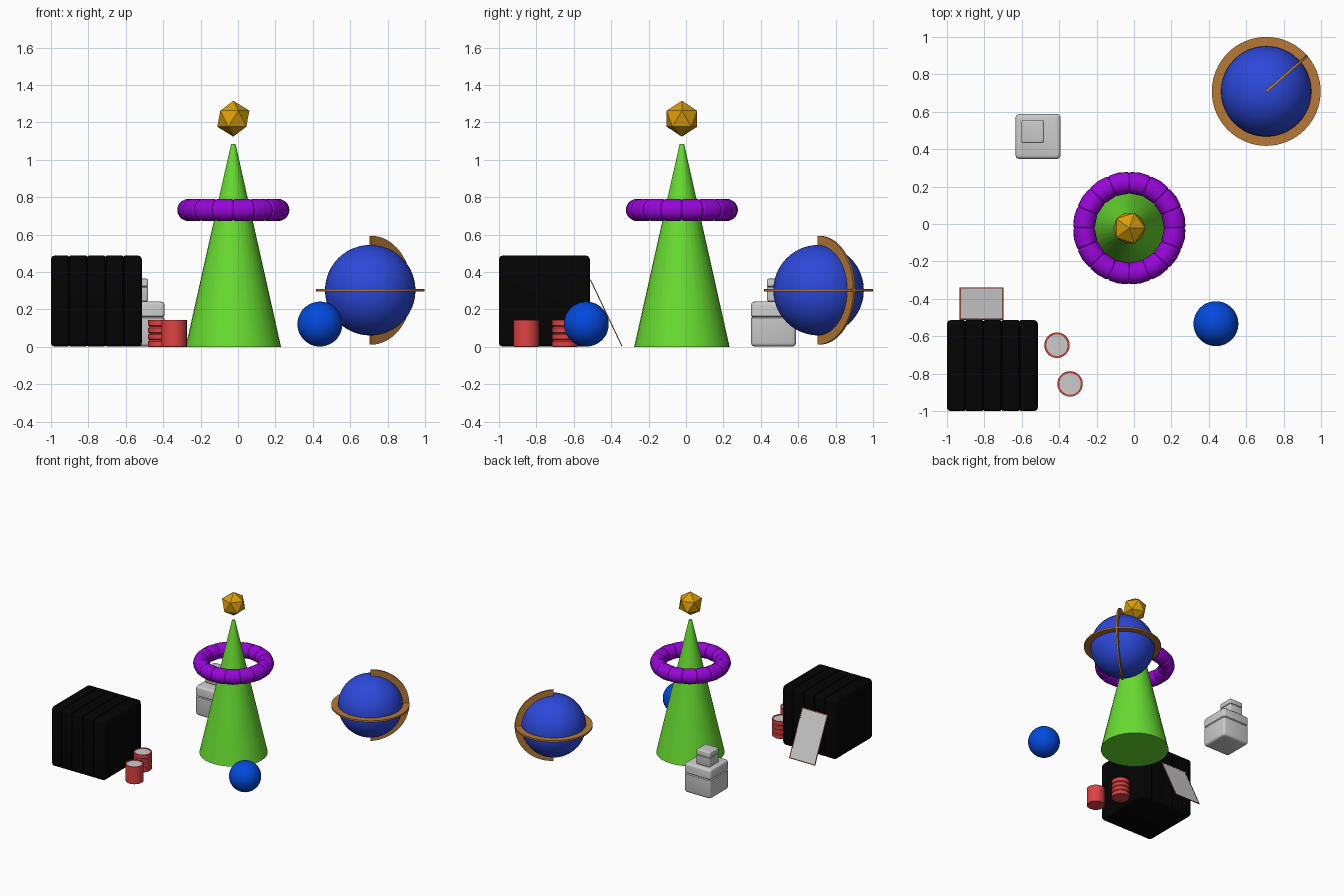
import bpy, bmesh
from math import sin, cos, pi, radians, hypot, atan2
from mathutils import Vector

if "Cube" in bpy.data.objects:
    bpy.data.objects.remove(bpy.data.objects["Cube"])


def colour(obj, name, rgb):
    mat = bpy.data.materials.get(name) or bpy.data.materials.new(name)
    mat.diffuse_color = [(c / 255) ** 2.2 for c in rgb] + [1]
    mat.use_nodes = True
    mat.node_tree.nodes["Principled BSDF"].inputs["Base Color"].default_value = mat.diffuse_color
    obj.data.materials.append(mat)


def smooth(obj, angle=35):
    bpy.ops.object.select_all(action='DESELECT')
    obj.select_set(True)
    bpy.context.view_layer.objects.active = obj
    bpy.ops.object.shade_smooth_by_angle(angle=radians(angle))


def skin(name, rings, closed=False, angle=35):
    """Joins a row of equal point loops into a surface, capped or closed."""
    bm = bmesh.new()
    loops = [[bm.verts.new(p) for p in ring] for ring in rings]
    n = len(loops[0])
    pairs = list(zip(loops, loops[1:]))
    if closed:
        pairs.append((loops[-1], loops[0]))
    else:
        bm.faces.new(loops[0])
        bm.faces.new(loops[-1])
    for a, b in pairs:
        for i in range(n):
            j = (i + 1) % n
            bm.faces.new((a[i], a[j], b[j], b[i]))
    bmesh.ops.recalc_face_normals(bm, faces=bm.faces)
    mesh = bpy.data.meshes.new(name)
    bm.to_mesh(mesh)
    bm.free()
    obj = bpy.data.objects.new(name, mesh)
    bpy.context.collection.objects.link(obj)
    smooth(obj, angle)
    return obj


def lathe(name, centre, profile, n=32):
    x, y = centre
    return skin(name, [[(x + r * cos(2 * pi * i / n), y + r * sin(2 * pi * i / n), z)
                        for i in range(n)] for r, z in profile])


def rounded_square(half, r, steps=3):
    pts = []
    for q in range(4):
        cx, cy = [(1, 1), (-1, 1), (-1, -1), (1, -1)][q]
        for s in range(steps + 1):
            a = (q + s / steps) * pi / 2
            pts.append((cx * (half - r) + r * cos(a), cy * (half - r) + r * sin(a)))
    return pts


def grooved_box(name, centre, size, bevel, grooves, axis='z', depth=0.008):
    """Rounded cube with grooves running round it at fractions of its length."""
    h = size / 2
    stations = [(-h + bevel * (1 - cos(a)), bevel * (1 - sin(a)))
                for a in (0, pi / 6, pi / 3, pi / 2)]
    ends = [(-p, d) for p, d in reversed(stations)]
    for g in grooves:
        p = -h + g * size
        stations += [(p - depth, 0), (p, depth), (p + depth, 0)]
    rings = []
    for p, d in stations + ends:
        sq = rounded_square(h - d, bevel)
        rings.append([Vector(centre) + Vector((p, u, v) if axis == 'x' else (u, v, p))
                      for u, v in sq])
    return skin(name, rings)


def ball(name, centre, r):
    bpy.ops.mesh.primitive_uv_sphere_add(segments=48, ring_count=24, radius=r, location=centre)
    obj = bpy.context.object
    obj.name = name
    smooth(obj)
    return obj


# Green cone with a floating gold icosahedron
C = (-0.025, -0.022)
cone = lathe("cone", C, [(0.255, 0), (0.012, 1.085)])
colour(cone, "green", (104, 220, 52))
bpy.ops.mesh.primitive_ico_sphere_add(subdivisions=1, radius=0.096, location=(*C, 1.22))
gem = bpy.context.object
gem.name = "floating_gem"
colour(gem, "gold", (218, 158, 15))

# Purple ring of sixteen swollen segments
rings = []
for s in range(16):
    for t, r in ((0, 0.053), (0.08, 0.058), (0.5, 0.06), (0.92, 0.058)):
        a = 2 * pi * (s + t) / 16
        rings.append([(C[0] + (0.242 + r * cos(b)) * cos(a),
                       C[1] + (0.242 + r * cos(b)) * sin(a), 0.732 + r * sin(b))
                      for b in [2 * pi * k / 20 for k in range(20)]])
colour(skin("segmented_ring", rings, closed=True, angle=25), "purple", (150, 15, 215))

# Globe with a flat horizon ring and a half meridian
G = Vector((0.707, 0.709, 0.303))
colour(ball("globe", G, 0.242), "globe_blue", (48, 74, 218))
R0, R1, T = 0.238, 0.291, 0.007
section = [(R0, -T), (R1, -T), (R1, T), (R0, T)]
horizon = skin("horizon_ring", [[G + Vector((r * cos(a), r * sin(a), t)) for r, t in section]
                                for a in [2 * pi * i / 64 for i in range(64)]], closed=True)
colour(horizon, "brown", (180, 120, 55))
az = radians(41)
out, side = Vector((cos(az), sin(az), 0)), Vector((-sin(az), cos(az), 0))
meridian = skin("meridian", [[G + out * (r * sin(a)) + side * t + Vector((0, 0, r * cos(a)))
                              for r, t in section] for a in [pi * i / 32 for i in range(33)]])
colour(meridian, "brown", (180, 120, 55))

# Blue ball
colour(ball("blue_ball", (0.438, -0.533, 0.122), 0.12), "blue", (10, 75, 220))

# Black grooved crate
crate = grooved_box("black_crate", (-0.757, -0.757, 0.245), 0.486, 0.02,
                    [0.2, 0.4, 0.6, 0.8], 'x', 0.006)
colour(crate, "black", (12, 12, 12))

# Two stacked grey boxes
grooved_box("large_grey_box", (-0.513, 0.468, 0.122), 0.24, 0.018, [0.66], depth=0.006)
grooved_box("small_grey_box", (-0.542, 0.494, 0.304), 0.121, 0.008, [0.64], depth=0.004)

# Red cans with grey lids, one of them ribbed
H, R = 0.143, 0.068
ribs = []
for z in (0.036, 0.072, 0.108):
    ribs += [(R, z - 0.006), (R - 0.007, z), (R, z + 0.006)]
for name, centre, mid in (("ribbed_can", (-0.412, -0.648), ribs),
                          ("plain_can", (-0.342, -0.855), [])):
    can = lathe(name, centre, [(R - 0.003, 0), (R, 0.003)] + mid +
                [(R, H), (0.058, H), (0.058, H - 0.01)])
    colour(can, "red", (222, 68, 68))
    lathe(name + "_lid", centre, [(0.0575, H - 0.009), (0.0575, H - 0.004)])

# Thin framed panel leaning on the crate
top, foot = Vector((-0.815, -0.511, 0.359)), Vector((-0.815, -0.343, 0.005))
mid, d = (top + foot) / 2, top - foot
tilt = atan2(-d.y, d.z)


def slab(name, w, h, t, offset=(0, 0)):
    bpy.ops.mesh.primitive_cube_add(size=1, rotation=(tilt, 0, 0))
    obj = bpy.context.object
    obj.name = name
    obj.location = mid + Vector((offset[0], 0, 0)) + d.normalized() * offset[1]
    obj.scale = (w, t, h)
    return obj


W, L, B = 0.235, hypot(d.y, d.z), 0.008
slab("leaning_panel", W - 2 * B, L - 2 * B, 0.003)
for s, name in ((-1, "left"), (1, "right")):
    colour(slab("frame_" + name, B, L, 0.005, (s * (W - B) / 2, 0)), "frame_red", (140, 75, 70))
for s, name in ((-1, "bottom"), (1, "top")):
    colour(slab("frame_" + name, W - 2 * B, B, 0.005, (0, s * (L - B) / 2)),
           "frame_red", (140, 75, 70))
